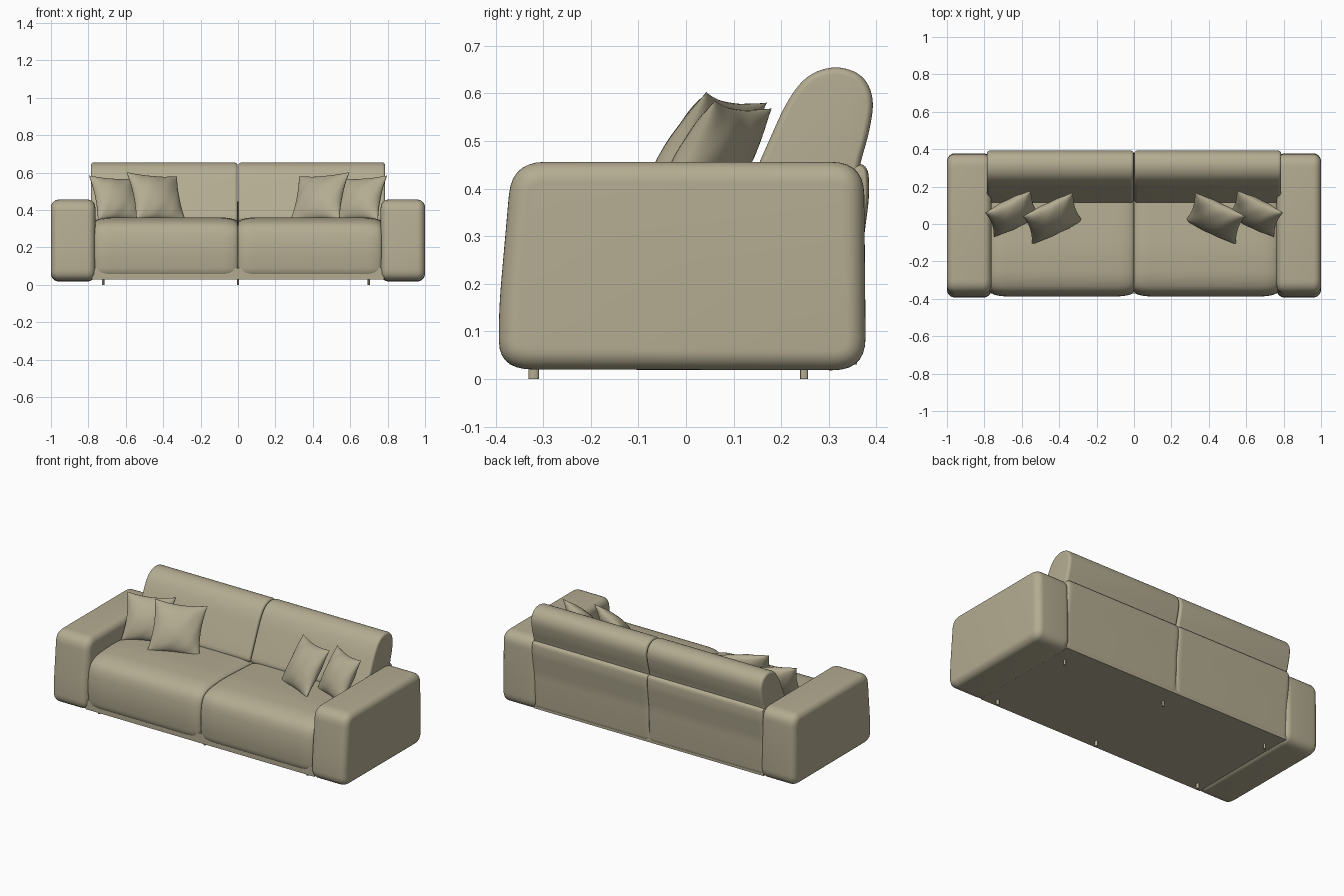
import bpy, bmesh, math
from mathutils import Vector, Matrix

if "Cube" in bpy.data.objects:
    bpy.data.objects.remove(bpy.data.objects["Cube"])

fabric = bpy.data.materials.new("beige fabric")
fabric.diffuse_color = (0.456, 0.413, 0.287, 1)
fabric.use_nodes = True
fabric.node_tree.nodes["Principled BSDF"].inputs["Base Color"].default_value = fabric.diffuse_color


def finish(name, bm, angle=40):
    bmesh.ops.remove_doubles(bm, verts=bm.verts, dist=1e-5)
    bmesh.ops.recalc_face_normals(bm, faces=bm.faces)
    me = bpy.data.meshes.new(name)
    bm.to_mesh(me)
    bm.free()
    me.materials.append(fabric)
    ob = bpy.data.objects.new(name, me)
    bpy.context.collection.objects.link(ob)
    bpy.ops.object.select_all(action='DESELECT')
    bpy.context.view_layer.objects.active = ob
    ob.select_set(True)
    bpy.ops.object.shade_smooth_by_angle(angle=math.radians(angle))
    return ob


def soften(points, cut, seg=7):
    """Round every corner of a closed polygon."""
    pts = [Vector(p) for p in points]
    out = []
    for i, p in enumerate(pts):
        a, b = pts[i - 1] - p, pts[(i + 1) % len(pts)] - p
        s = p + a.normalized() * min(cut, a.length * 0.48)
        e = p + b.normalized() * min(cut, b.length * 0.48)
        for k in range(seg + 1):
            t = k / seg
            out.append(s * (1 - t) ** 2 + p * 2 * t * (1 - t) + e * t * t)
    return out


def cushion(name, points, cut, x0, x1, depth, run):
    """Clockwise y-z profile swept along x, with rounded ends."""
    prof = soften(points, cut)
    n = len(prof)
    norms = []
    for i in range(n):
        d = (prof[(i + 1) % n] - prof[i - 1]).normalized()
        norms.append(Vector((d.y, -d.x)))      # inward for clockwise order
    stations = []
    for k in range(9):
        a = k / 8 * math.pi / 2
        stations.append((run * (1 - math.cos(a)), depth * (1 - math.sin(a))))
    length = abs(x1 - x0)
    stations += [(length - u, ins) for u, ins in reversed(stations)]
    sign = 1 if x1 > x0 else -1
    bm = bmesh.new()
    rings = []
    for u, ins in stations:
        rings.append([bm.verts.new((x0 + sign * u, p.x + m.x * ins, p.y + m.y * ins))
                      for p, m in zip(prof, norms)])
    for r, q in zip(rings, rings[1:]):
        for i in range(n):
            j = (i + 1) % n
            bm.faces.new((r[i], r[j], q[j], q[i]))
    bm.faces.new(rings[0])
    bm.faces.new(rings[-1])
    return finish(name, bm)


def pillow(name, loc, size, yaw, lean, roll):
    """Square scatter pillow with pinched corners."""
    N = 24
    m = (Matrix.Translation(loc) @ Matrix.Rotation(math.radians(yaw), 4, 'Z')
         @ Matrix.Rotation(math.radians(-lean), 4, 'X')
         @ Matrix.Rotation(math.radians(roll), 4, 'Y'))
    bm = bmesh.new()
    for side in (-1, 1):
        g = []
        for i in range(N + 1):
            u = -math.cos(math.pi * i / N)
            row = []
            for j in range(N + 1):
                v = -math.cos(math.pi * j / N)
                x = u * (1 - 0.11 * (1 - v * v)) * size / 2
                z = v * (1 - 0.11 * (1 - u * u)) * size / 2
                full = max(0, (1 - u * u) * (1 - v * v))
                fold = 0.004 * math.sin(9 * u + 5 * v * side) * full ** 0.5 * (1 - full)
                row.append(bm.verts.new(m @ Vector((x, side * (0.062 * full ** 0.55 + fold), z))))
            g.append(row)
        for i in range(N):
            for j in range(N):
                bm.faces.new((g[i][j], g[i + 1][j], g[i + 1][j + 1], g[i][j + 1]))
    return finish(name, bm, 60)


ARM = [(-0.392, 0.02), (-0.394, 0.14), (-0.366, 0.456), (0.374, 0.456), (0.378, 0.018)]
SEAT = [(-0.378, 0.034), (-0.39, 0.19), (-0.372, 0.31), (-0.30, 0.352), (-0.15, 0.362),
        (0.10, 0.35), (0.30, 0.34), (0.30, 0.034)]
BACK = [(0.10, 0.33), (0.16, 0.468), (0.212, 0.585), (0.255, 0.640), (0.315, 0.659),
        (0.372, 0.640), (0.396, 0.59), (0.386, 0.52), (0.362, 0.44), (0.35, 0.33)]
REAR = [(0.27, 0.03), (0.27, 0.44), (0.382, 0.456), (0.386, 0.39), (0.368, 0.25), (0.362, 0.03)]

for s, side in ((-1, "left"), (1, "right")):
    cushion(side + "_arm", ARM, 0.07, s * 0.763, s * 1.0, 0.042, 0.042)
    cushion(side + "_seat", SEAT, 0.06, s * 0.001, s * 0.768, 0.026, 0.09)
    cushion(side + "_backrest", BACK, 0.05, s * 0.002, s * 0.787, 0.014, 0.018)
    cushion(side + "_rear_panel", REAR, 0.03, s * 0.0005, s * 0.785, 0.008, 0.03)
    pillow(side + "_inner_pillow", (s * 0.435, 0.03, 0.465), 0.30, -s * 28, 32, -s * 5)
    pillow(side + "_outer_pillow", (s * 0.65, 0.055, 0.458), 0.275, -s * 28, 30, -s * 4)

# flat base under the seats
bm = bmesh.new()
bmesh.ops.create_cube(bm, size=1, matrix=Matrix.Translation((0, -0.006, 0.06))
                      @ Matrix.Diagonal((1.56, 0.73, 0.06, 1)))
finish("base", bm)

# small round legs
for i, x in enumerate((-0.72, 0.0, 0.70)):
    for y, r, row in ((-0.32, 0.011, "front"), (0.248, 0.008, "back")):
        bm = bmesh.new()
        bmesh.ops.create_cone(bm, cap_ends=True, segments=16, radius1=r, radius2=r, depth=0.04,
                              matrix=Matrix.Translation((x, y, 0.02)) @ Matrix.Diagonal((0.6, 1, 1, 1)))
        finish(f"{row}_leg_{i + 1}", bm)
